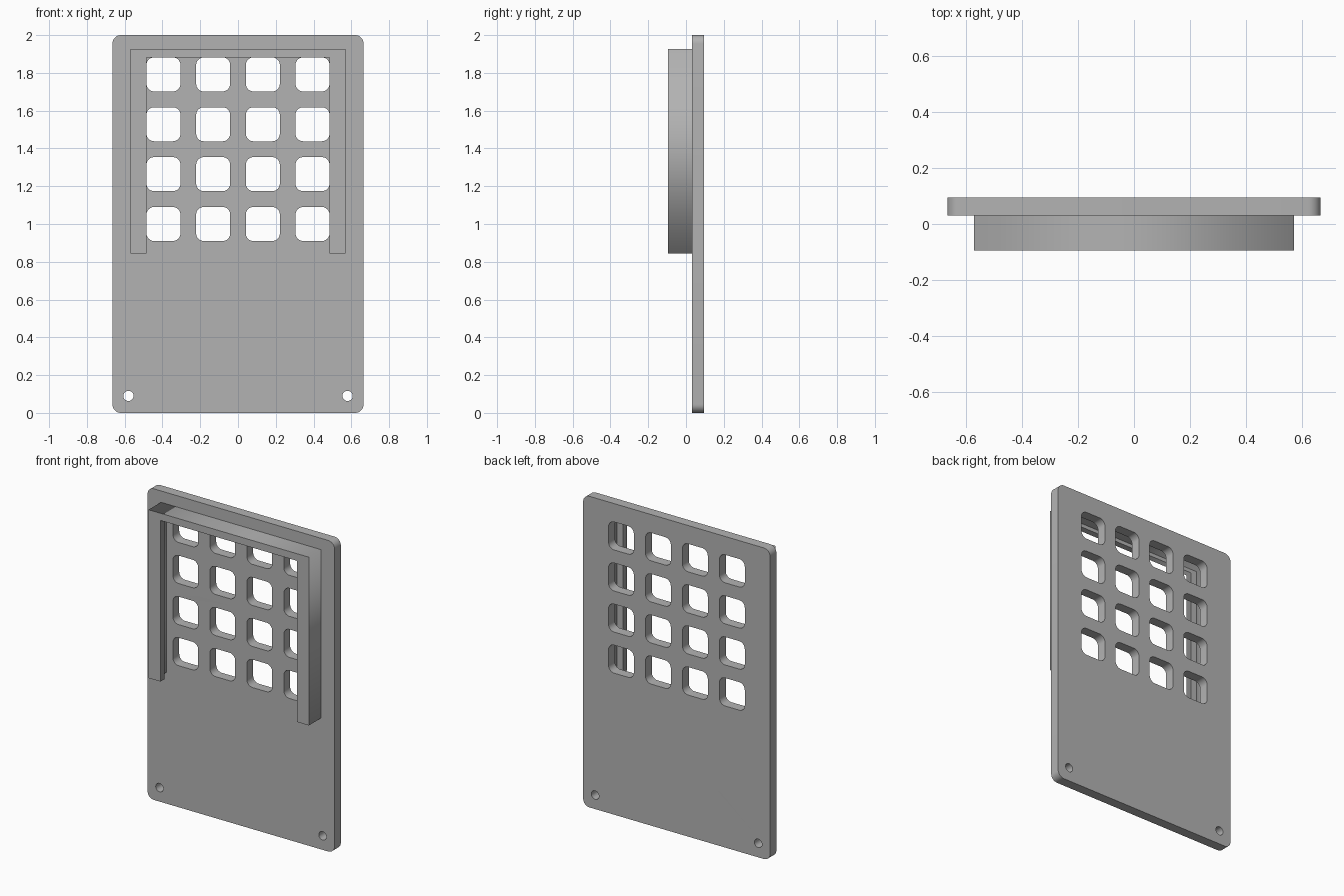
import bpy, bmesh, math
from mathutils import Matrix

if "Cube" in bpy.data.objects:
    bpy.data.objects.remove(bpy.data.objects["Cube"], do_unlink=True)

grey = bpy.data.materials.new("plain grey")
grey.use_nodes = True
grey.diffuse_color = (0.45, 0.45, 0.45, 1)
grey.node_tree.nodes["Principled BSDF"].inputs["Base Color"].default_value = grey.diffuse_color


def rounded_rect(cx, cz, w, h, r, steps=8):
    """Outline of a rectangle with rounded corners."""
    pts = []
    for k, (sx, sz) in enumerate([(1, 1), (-1, 1), (-1, -1), (1, -1)]):
        for i in range(steps + 1):
            a = math.pi / 2 * (k + i / steps)
            pts.append((cx + sx * (w / 2 - r) + r * math.cos(a),
                        cz + sz * (h / 2 - r) + r * math.sin(a)))
    return pts


def circle(cx, cz, r, n=32):
    return [(cx + r * math.cos(2 * math.pi * i / n),
             cz + r * math.sin(2 * math.pi * i / n)) for i in range(n)]


def prism(name, outlines, y0, y1):
    """Extrude outlines (x, z) from y0 to y1; inner outlines become holes."""
    curve = bpy.data.curves.new(name, "CURVE")
    curve.dimensions = "2D"
    curve.fill_mode = "BOTH"
    curve.extrude = (y1 - y0) / 2
    for pts in outlines:
        spline = curve.splines.new("POLY")
        spline.points.add(len(pts) - 1)
        for p, (x, z) in zip(spline.points, pts):
            p.co = (x, z, 0, 1)
        spline.use_cyclic_u = True
    temp = bpy.data.objects.new("temp", curve)
    bpy.context.collection.objects.link(temp)
    deps = bpy.context.evaluated_depsgraph_get()
    mesh = bpy.data.meshes.new_from_object(temp.evaluated_get(deps))
    bpy.data.objects.remove(temp, do_unlink=True)
    mesh.transform(Matrix.Translation((0, (y0 + y1) / 2, 0))
                   @ Matrix.Rotation(math.pi / 2, 4, "X"))
    bm = bmesh.new()
    bm.from_mesh(mesh)
    bmesh.ops.remove_doubles(bm, verts=bm.verts, dist=0.0001)
    bmesh.ops.recalc_face_normals(bm, faces=bm.faces)
    bm.to_mesh(mesh)
    bm.free()
    mesh.name = name
    mesh.materials.clear()
    mesh.materials.append(grey)
    obj = bpy.data.objects.new(name, mesh)
    bpy.context.collection.objects.link(obj)
    return obj


def select_only(obj):
    bpy.ops.object.select_all(action="DESELECT")
    obj.select_set(True)
    bpy.context.view_layer.objects.active = obj


# Panel with a grid of key openings and two screw holes
outlines = [rounded_rect(0, 1, 1.33, 2, 0.045)]
for col in range(4):
    for row in range(4):
        outlines.append(rounded_rect((col - 1.5) * 0.263, 1.0 + row * 0.264,
                                     0.18, 0.18, 0.04))
for side in (-1, 1):
    outlines.append(circle(side * 0.58, 0.09, 0.027))
panel = prism("panel", outlines, 0.031, 0.095)
select_only(panel)
bpy.ops.object.shade_smooth_by_angle(angle=math.radians(30))

# Raised three-sided frame on the front
half = [(0.57, 1.927), (0.57, 0.845), (0.485, 0.845), (0.485, 1.881)]
frame = prism("slide_in_frame", [half + [(-x, z) for x, z in reversed(half)]],
              -0.095, 0.031)

# Slot behind the frame's front lip, open at the bottom
slot = prism("slot_cutter", [[(-0.53, 0.7), (0.53, 0.7), (0.53, 1.905), (-0.53, 1.905)]],
             -0.055, 0.2)
slot.hide_render = True
cut = frame.modifiers.new("slot", "BOOLEAN")
cut.operation = "DIFFERENCE"
cut.solver = "EXACT"
cut.object = slot
select_only(frame)
bpy.ops.object.modifier_apply(modifier=cut.name)
bpy.data.objects.remove(slot, do_unlink=True)
